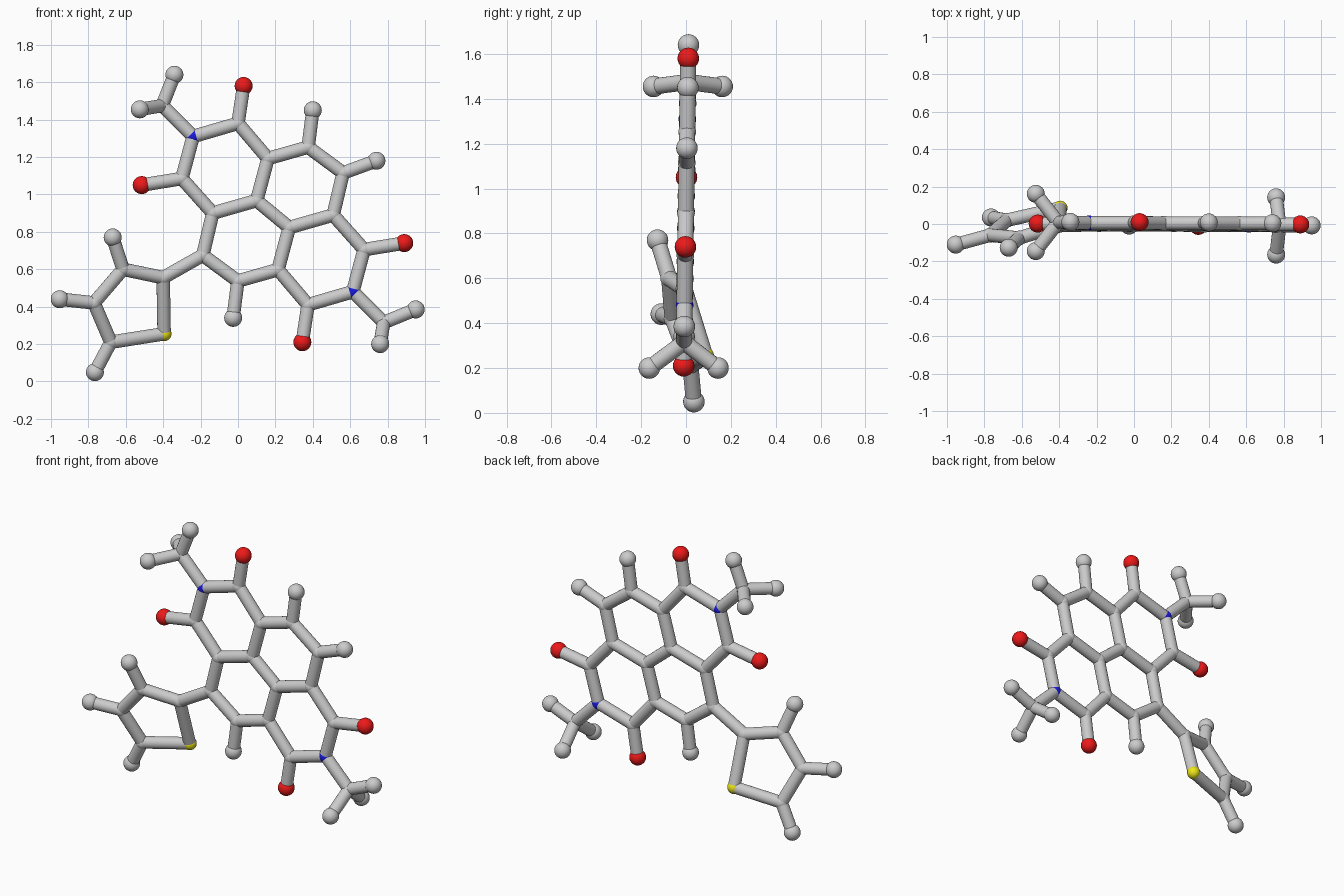
import bpy, bmesh
from mathutils import Vector, Matrix

if "Cube" in bpy.data.objects:
    bpy.data.objects.remove(bpy.data.objects["Cube"])

BOND_R, JOINT_R, BALL_R = 0.036, 0.0395, 0.048
CX, CZ = 0.187, 0.895          # centre of the two-fold symmetric core


def material(name, rgb):
    m = bpy.data.materials.new(name)
    m.diffuse_color = (*rgb, 1)
    m.use_nodes = True
    m.node_tree.nodes["Principled BSDF"].inputs["Base Color"].default_value = m.diffuse_color
    return m


MATS = {"O": material("red", (0.85, 0.01, 0.01)),
        "N": material("blue", (0.01, 0.01, 0.75)),
        "S": material("yellow", (0.85, 0.8, 0.01))}
NAMES = {"O": "oxygen_ball", "N": "nitrogen_joint", "S": "sulfur_joint",
         "C": "carbon_joint", "H": "hydrogen_ball"}


def finish(bm, name, mat=None):
    me = bpy.data.meshes.new(name)
    for f in bm.faces:
        f.smooth = len(f.verts) < 5
    for e in bm.edges:
        e.smooth = len(e.link_faces) < 2 or e.calc_face_angle(0) < 0.7
    bm.to_mesh(me)
    bm.free()
    ob = bpy.data.objects.new(name, me)
    bpy.context.collection.objects.link(ob)
    if mat:
        me.materials.append(mat)


def ball(key, p):
    kind = key[0]
    bm = bmesh.new()
    bmesh.ops.create_uvsphere(bm, u_segments=24, v_segments=14,
                              radius=BALL_R if kind in "OH" else JOINT_R,
                              matrix=Matrix.Translation(p))
    finish(bm, NAMES[kind] + "_" + key[1:], MATS.get(kind))


def bond(a, b, name):
    d = b - a
    bm = bmesh.new()
    rot = d.to_track_quat('Z', 'Y').to_matrix().to_4x4()
    bmesh.ops.create_cone(bm, cap_ends=True, segments=20, radius1=BOND_R,
                          radius2=BOND_R, depth=d.length,
                          matrix=Matrix.Translation((a + b) / 2) @ rot)
    finish(bm, name)


def flat(x, z):
    # the flat core leans very slightly backwards
    return Vector((x, 0.015 * (z - 0.9), z))


# Half of the fused-ring core; the other half is turned 180 degrees
half = {"Oa": (0.03, 1.58), "Ca": (0.0, 1.38), "Na": (-0.24, 1.31),
        "Cm": (-0.405, 1.475), "Cb": (-0.30, 1.085), "Ob": (-0.515, 1.05),
        "Cc": (-0.135, 0.90), "Cd": (0.10, 0.967), "Ce": (0.16, 1.192),
        "Cf": (0.375, 1.253), "Hf": (0.40, 1.45), "Cg": (0.562, 1.115)}
atoms = {}
for k, (x, z) in half.items():
    atoms[k + "1"] = flat(x, z)
    atoms[k + "2"] = flat(2 * CX - x, 2 * CZ - z)

# Hydrogen on the core, methyl hydrogens and the twisted five-membered ring
atoms["Hg1"] = flat(0.74, 1.18)
for i, (tip, pair) in enumerate([((-0.34, 1.64), (-0.525, 1.455)),
                                 ((0.95, 0.385), (0.76, 0.20))], 1):
    atoms[f"Hx{i}"] = flat(*tip)
    for s, k in ((-1, "Hy"), (1, "Hz")):
        atoms[f"{k}{i}"] = flat(*pair) + Vector((0, s * 0.153, 0))
for k, p in {"Ct1": (-0.40, -0.008, 0.555), "St": (-0.395, 0.085, 0.255),
             "Ct2": (-0.615, -0.075, 0.60), "Ht2": (-0.67, -0.127, 0.77),
             "Ct3": (-0.77, -0.06, 0.42), "Ht3": (-0.953, -0.11, 0.44),
             "Ct4": (-0.68, 0.02, 0.21), "Ht4": (-0.765, 0.035, 0.05)}.items():
    atoms[k] = Vector(p)

# Bonds as chains of joined atoms; {0} is this half, {1} the opposite half
chains = []
for i, j in ((1, 2), (2, 1)):
    for c in ("Oa{0} Ca{0} Na{0} Cb{0} Cc{0} Cd{0} Ce{0} Ca{0}",
              "Cb{0} Ob{0}", "Na{0} Cm{0} Hx{0}", "Hy{0} Cm{0} Hz{0}",
              "Ce{0} Cf{0} Cg{0} Cc{1}", "Cf{0} Hf{0}"):
        chains.append(c.format(i, j))
chains += ["Cd1 Cd2", "Cg1 Hg1", "Cg2 Ct1 Ct2 Ct3 Ct4 St Ct1",
           "Ct2 Ht2", "Ct3 Ht3", "Ct4 Ht4"]

for k, p in atoms.items():
    ball(k, p)
for c in chains:
    ks = c.split()
    for a, b in zip(ks, ks[1:]):
        bond(atoms[a], atoms[b], f"bond_{a}_{b}")
